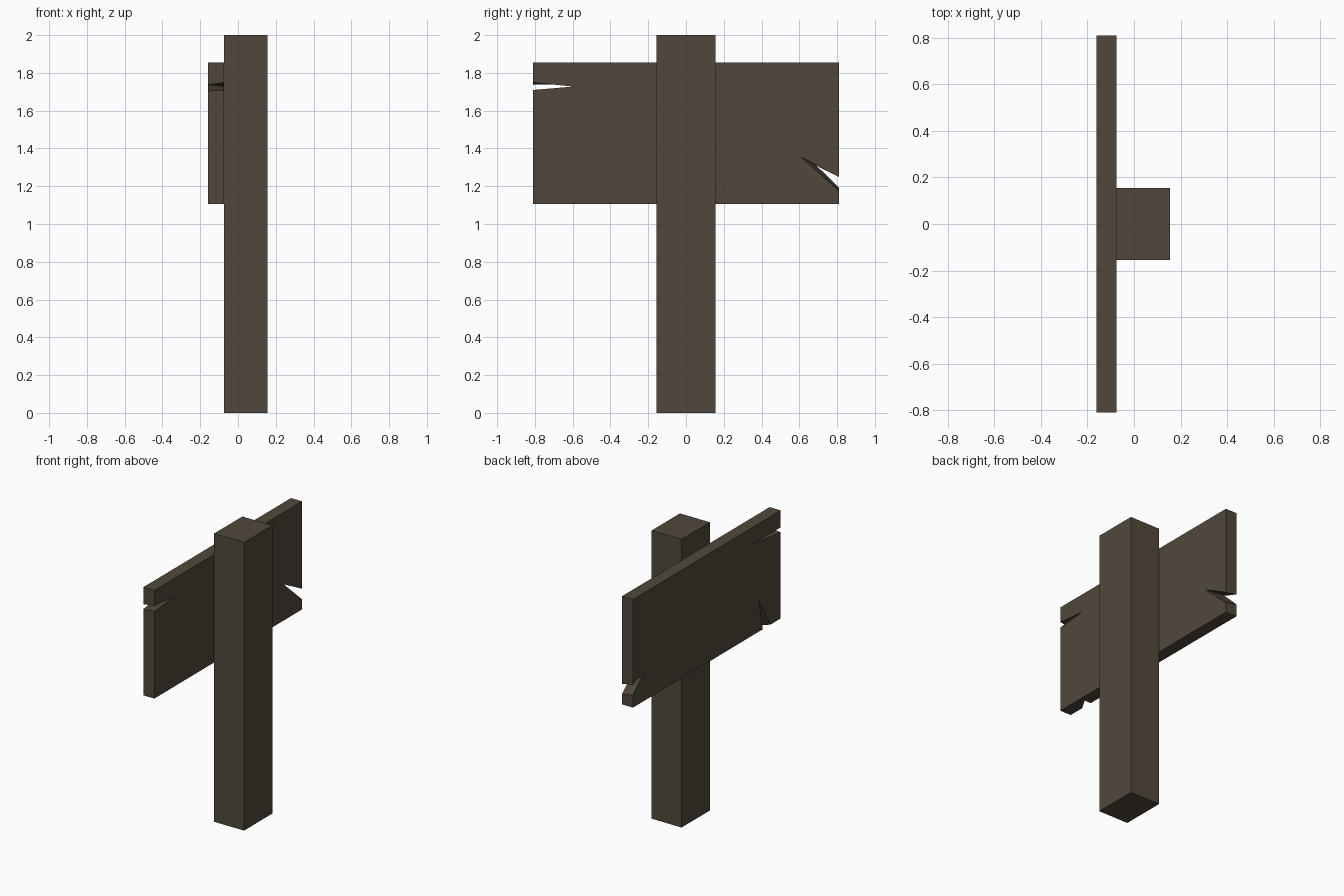
import bpy
import bmesh

if "Cube" in bpy.data.objects:
    bpy.data.objects.remove(bpy.data.objects["Cube"], do_unlink=True)

wood = bpy.data.materials.new("dark_brown_wood")
wood.use_nodes = True
colour = (0.082, 0.064, 0.044, 1)
wood.diffuse_color = colour
wood.node_tree.nodes["Principled BSDF"].inputs["Base Color"].default_value = colour


def finish(name, bm):
    bmesh.ops.recalc_face_normals(bm, faces=bm.faces)
    mesh = bpy.data.meshes.new(name)
    bm.to_mesh(mesh)
    bm.free()
    mesh.materials.append(wood)
    obj = bpy.data.objects.new(name, mesh)
    bpy.context.collection.objects.link(obj)
    return obj


def box(name, low, high):
    bm = bmesh.new()
    bmesh.ops.create_cube(bm, size=1)
    for v in bm.verts:
        v.co = [a + (c + 0.5) * (b - a) for a, b, c in zip(low, high, v.co)]
    return finish(name, bm)


def wedge(name, x0, tri0, x1, tri1):
    """Loft between two (y, z) triangles, extended a little past both ends."""
    def ring(t):
        return [(x0 + t * (x1 - x0), a + t * (c - a), b + t * (d - b))
                for (a, b), (c, d) in zip(tri0, tri1)]
    bm = bmesh.new()
    first = [bm.verts.new(p) for p in ring(-0.1)]
    last = [bm.verts.new(p) for p in ring(1.1)]
    bm.faces.new(first)
    bm.faces.new(last)
    for i in range(3):
        j = (i + 1) % 3
        # Triangulated sides stay planar when the wedge twists
        bm.faces.new((first[i], first[j], last[j]))
        bm.faces.new((first[i], last[j], last[i]))
    obj = finish(name, bm)
    obj.hide_render = True
    obj.hide_viewport = True
    return obj


BACK, FRONT = -0.16, -0.075

# Square post and wide board
post = box("post", (FRONT, -0.155, 0), (0.155, 0.155, 2))
board = box("sign_board", (BACK, -0.81, 1.105), (FRONT, 0.81, 1.855))

# Splits in the board: upper end, lower end, and a chip in the bottom edge
cutters = [
    wedge("upper_split_cutter",
          BACK, [(-0.50, 1.738), (-0.83, 1.737), (-0.83, 1.702)],
          FRONT, [(-0.60, 1.728), (-0.83, 1.748), (-0.83, 1.708)]),
    wedge("lower_split_cutter",
          BACK, [(0.69, 1.31), (0.83, 1.258), (0.83, 1.175)],
          FRONT, [(0.61, 1.355), (0.83, 1.24), (0.83, 1.157)]),
    wedge("bottom_chip_cutter",
          BACK, [(-0.57, 1.32), (-0.617, 1.09), (-0.708, 1.09)],
          -0.1, [(-0.61, 1.15), (-0.617, 1.09), (-0.65, 1.09)]),
]
for cutter in cutters:
    mod = board.modifiers.new(cutter.name, "BOOLEAN")
    mod.operation = "DIFFERENCE"
    mod.solver = "EXACT"
    mod.object = cutter
